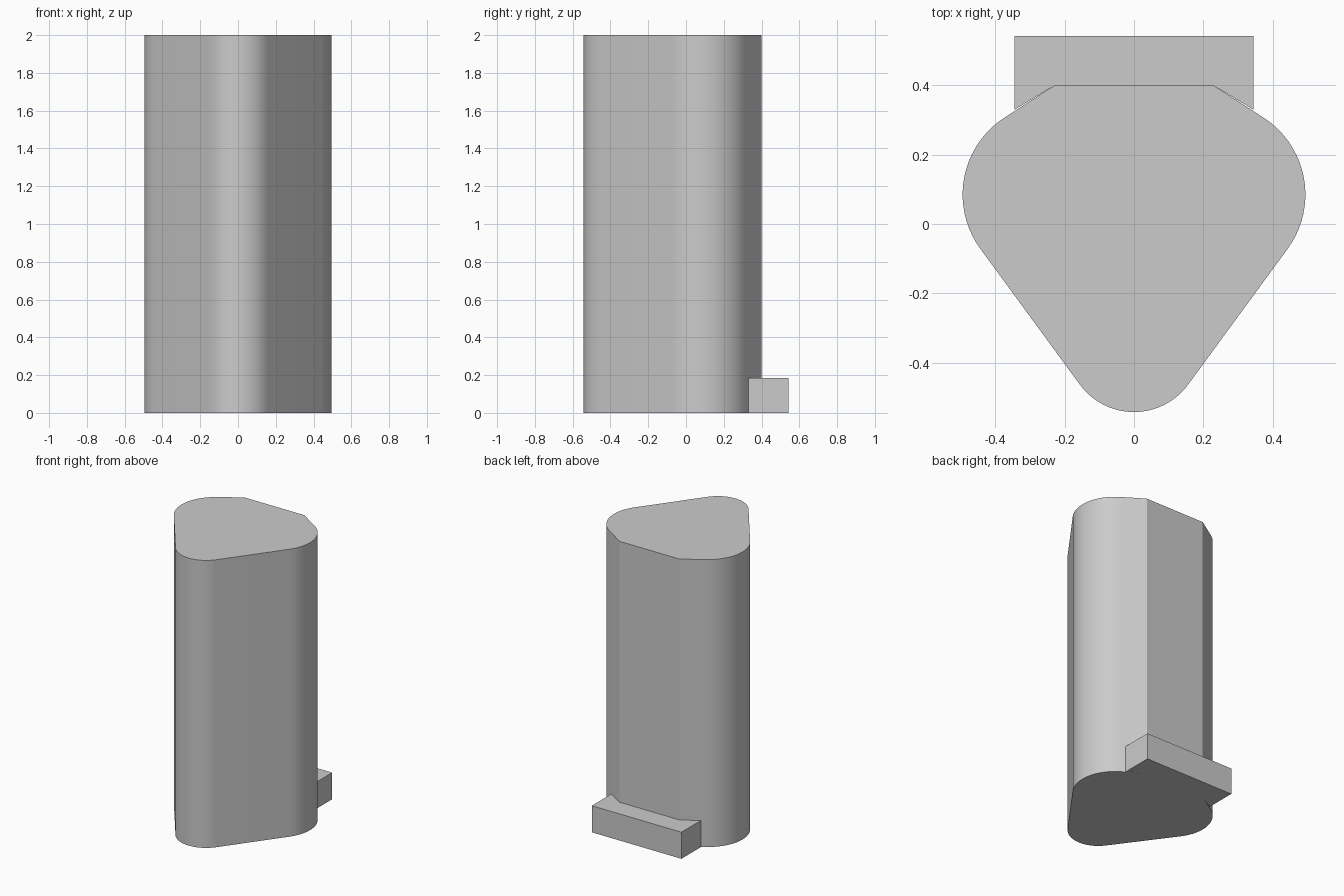
import bpy, bmesh
from math import sin, cos, radians

if "Cube" in bpy.data.objects:
    bpy.data.objects.remove(bpy.data.objects["Cube"])

grey = bpy.data.materials.new("light_grey")
grey.diffuse_color = (0.6, 0.6, 0.6, 1)
grey.use_nodes = True
grey.node_tree.nodes["Principled BSDF"].inputs["Base Color"].default_value = grey.diffuse_color


def arc(cx, cy, r, start, end, steps):
    """Points on an arc, angles in degrees."""
    angles = [radians(start + (end - start) * i / steps) for i in range(steps + 1)]
    return [(cx + r * cos(a), cy + r * sin(a)) for a in angles]


def prism(name, outline, height):
    """Extrude a closed outline up from the floor."""
    bm = bmesh.new()
    base = bm.faces.new([bm.verts.new((x, y, 0)) for x, y in outline])
    top = bmesh.ops.extrude_face_region(bm, geom=[base], use_keep_orig=True)
    bmesh.ops.translate(bm, vec=(0, 0, height),
                        verts=[v for v in top["geom"] if isinstance(v, bmesh.types.BMVert)])
    bmesh.ops.recalc_face_normals(bm, faces=bm.faces)
    mesh = bpy.data.meshes.new(name)
    bm.to_mesh(mesh)
    bm.free()
    mesh.materials.append(grey)
    ob = bpy.data.objects.new(name, mesh)
    bpy.context.collection.objects.link(ob)
    return ob


def mirrored(half):
    """Close a right-hand half outline with its mirror image."""
    return half + [(-x, y) for x, y in reversed(half) if x > 1e-5]


# Column: rounded nose, straight flanks, rounded shoulders, chamfered flat back
half = arc(0, -0.349, 0.194, -90, -36, 12)
half += arc(0.23, 0.085, 0.265, -36, 59, 20)
half.append((0.23, 0.40))
column = prism("column", mirrored(half), 2.0)

# Step block fitted against the back and its chamfers
block = prism("back_step", mirrored([(0.23, 0.40), (0.345, 0.33), (0.345, 0.543)]), 0.185)

# Smooth the rounded sides, keep the corners crisp
bpy.ops.object.select_all(action='DESELECT')
column.select_set(True)
bpy.context.view_layer.objects.active = column
bpy.ops.object.shade_smooth_by_angle(angle=radians(25))
